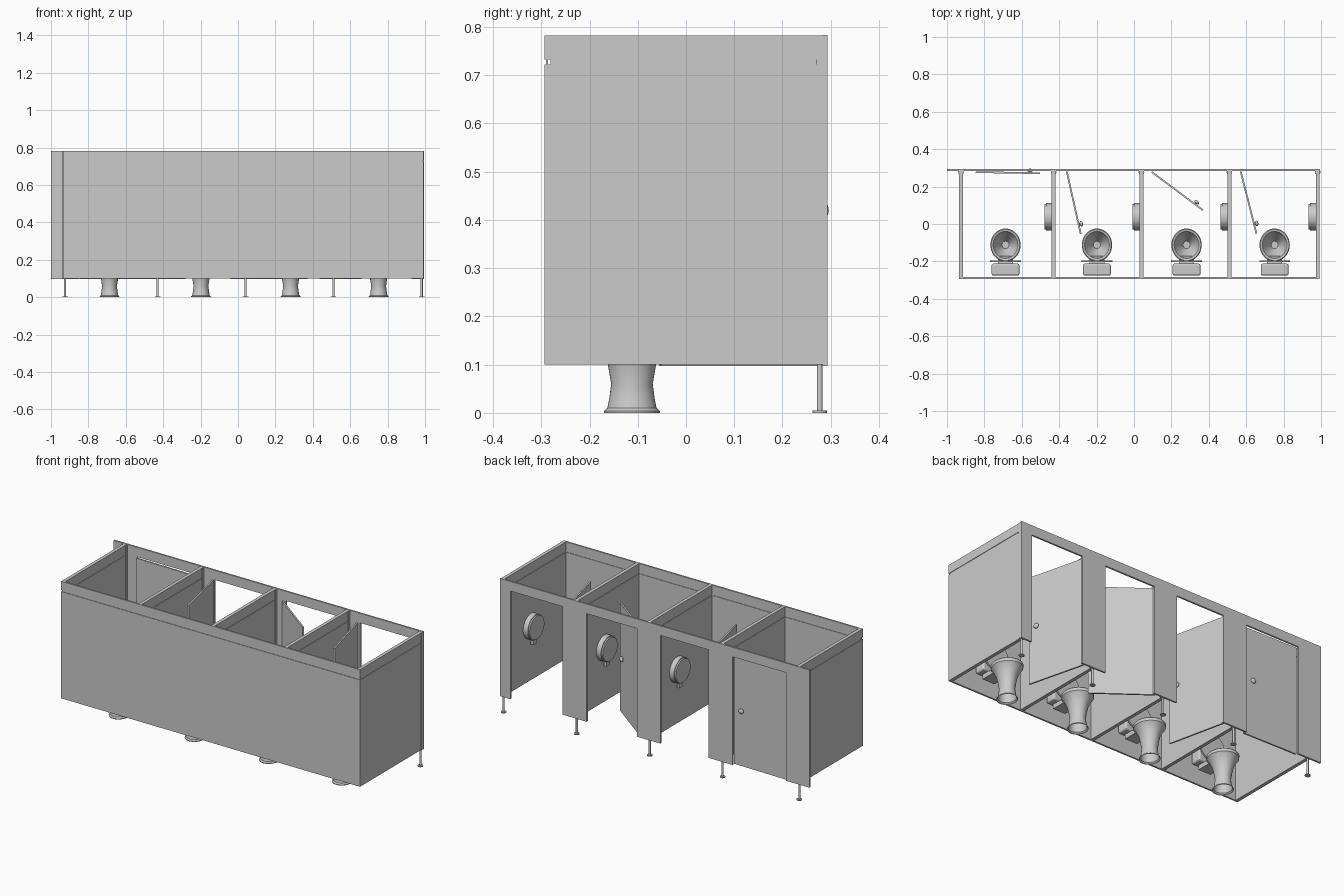
import bpy, bmesh, math
from mathutils import Matrix, Vector

cube = bpy.data.objects.get("Cube")
if cube:
    bpy.data.objects.remove(cube, do_unlink=True)

grey = bpy.data.materials.new("light_grey")
grey.use_nodes = True
GREY = (0.6, 0.6, 0.6, 1)
grey.diffuse_color = GREY
grey.node_tree.nodes["Principled BSDF"].inputs["Base Color"].default_value = GREY


def finish(name, bm, smooth=False):
    bmesh.ops.recalc_face_normals(bm, faces=bm.faces)
    mesh = bpy.data.meshes.new(name)
    bm.to_mesh(mesh)
    bm.free()
    mesh.materials.append(grey)
    ob = bpy.data.objects.new(name, mesh)
    bpy.context.collection.objects.link(ob)
    if smooth:
        bpy.ops.object.select_all(action='DESELECT')
        ob.select_set(True)
        bpy.context.view_layer.objects.active = ob
        bpy.ops.object.shade_smooth_by_angle(angle=math.radians(35))
    return ob


def add_box(bm, x, y, z):
    lo, hi = Vector((x[0], y[0], z[0])), Vector((x[1], y[1], z[1]))
    m = Matrix.Translation((lo + hi) / 2) @ Matrix.Diagonal((*(hi - lo), 1))
    return bmesh.ops.create_cube(bm, size=1, matrix=m)["verts"]


def add_cyl(bm, r, depth, loc, axis='Z', seg=24):
    rot = {'X': Matrix.Rotation(math.pi / 2, 4, 'Y'),
           'Y': Matrix.Rotation(math.pi / 2, 4, 'X'), 'Z': Matrix()}[axis]
    bmesh.ops.create_cone(bm, cap_ends=True, segments=seg, radius1=r, radius2=r,
                          depth=depth, matrix=Matrix.Translation(loc) @ rot)


BOTTOM, TOP = 0.1, 0.782
GROOVE = (0.722, 0.732)


def wall(name, x, y):
    """Panel with a shadow gap below its top rail."""
    bm = bmesh.new()
    inset = 0.003
    add_box(bm, x, y, (BOTTOM, GROOVE[0]))
    add_box(bm, x, y, (GROOVE[1], TOP))
    add_box(bm, (x[0] + inset, x[1] - inset), (y[0] + inset, y[1] - inset), GROOVE)
    finish(name, bm)


# Rear wall and partitions
wall("long_wall", (-0.935, 0.992), (-0.293, -0.283))
partitions = [-0.925, -0.43, 0.04, 0.51, 0.982]
for i, px in enumerate(partitions):
    wall(f"partition_{i + 1}", (px - 0.01, px + 0.01), (-0.284, 0.283))

# Door side facade: fixed panels joined by a thin header
openings = [(-0.85, -0.505), (-0.35, -0.04), (0.11, 0.435), (0.59, 0.927)]
edges = [-1.0] + [v for o in openings for v in o] + [0.995]
bm = bmesh.new()
for a, b in zip(edges[::2], edges[1::2]):
    add_box(bm, (a, b), (0.283, 0.293), (0.097, 0.727))
add_box(bm, (-1, 0.995), (0.283, 0.293), (0.727, 0.783))
finish("door_side_facade", bm)

# Support legs with round feet, and corner brackets
for i, px in enumerate(partitions):
    bm = bmesh.new()
    add_cyl(bm, 0.006, BOTTOM, (px, 0.277, BOTTOM / 2))
    add_cyl(bm, 0.015, 0.005, (px, 0.277, 0.0025))
    finish(f"support_leg_{i + 1}", bm, True)
    bm = bmesh.new()
    add_box(bm, (px - 0.013, px + 0.013), (0.27, 0.283), (BOTTOM, TOP - 0.002))
    finish(f"corner_post_{i + 1}", bm)

# Doors hinged on their low-x edge, each with a knob on both sides
hinges = [(-0.846, -1), (-0.355, -77.4), (0.097, -36.7), (0.575, -75.8)]
for i, (hx, angle) in enumerate(hinges):
    place = Matrix.Translation((hx, 0.282, 0)) @ Matrix.Rotation(math.radians(angle), 4, 'Z')
    bm = bmesh.new()
    add_box(bm, (0, 0.343), (-0.009, 0), (0.097, 0.724))
    bm.transform(place)
    finish(f"door_{i + 1}", bm)
    bm = bmesh.new()
    add_cyl(bm, 0.006, 0.014, (0.29, 0.004, 0.42), 'Y', 12)
    bmesh.ops.create_uvsphere(bm, u_segments=20, v_segments=12, radius=0.015,
                              matrix=Matrix.Translation((0.29, 0.01, 0.42))
                              @ Matrix.Diagonal((1, 0.6, 1, 1)))
    bm.transform(place)
    finish(f"door_knob_{i + 1}", bm, True)

# Round paper dispensers on the partitions, with a hanging sheet
for i, px in enumerate(partitions[1:]):
    face = px - 0.01
    bm = bmesh.new()
    add_cyl(bm, 0.073, 0.03, (face - 0.015, 0.038, 0.415), 'X', 40)
    add_cyl(bm, 0.068, 0.008, (face - 0.034, 0.038, 0.415), 'X', 40)
    add_box(bm, (face - 0.025, face - 0.008), (0.023, 0.053), (0.315, 0.36))
    finish(f"paper_dispenser_{i + 1}", bm, True)

# Toilets: lathed pedestal and bowl, raised lid, tank
PROFILE = [(0.058, 0), (0.058, 0.004), (0.051, 0.01), (0.047, 0.03), (0.043, 0.06),
           (0.05, 0.1), (0.058, 0.135), (0.076, 0.17), (0.087, 0.182), (0.088, 0.198),
           (0.083, 0.203), (0.072, 0.2), (0.055, 0.165), (0.022, 0.125), (0.02, 0.12)]
SEG = 40


def toilet(i, cx):
    bm = bmesh.new()
    rings = []
    for r, z in PROFILE:
        rings.append([bm.verts.new((cx + 0.92 * r * math.cos(t), -0.112 + r * math.sin(t), z))
                      for t in (2 * math.pi * k / SEG for k in range(SEG))])
    for a, b in zip(rings, rings[1:]):
        for k in range(SEG):
            n = (k + 1) % SEG
            bm.faces.new((a[k], a[n], b[n], b[k]))
    bm.faces.new(rings[-1])
    finish(f"toilet_bowl_{i}", bm, True)

    bm = bmesh.new()
    add_cyl(bm, 0.082, 0.009, (0, 0, 0), 'Y', SEG)
    bm.transform(Matrix.Translation((cx, -0.2, 0.29)))
    finish(f"raised_lid_{i}", bm, True)

    bm = bmesh.new()
    add_box(bm, (cx - 0.04, cx + 0.04), (-0.26, -0.17), (0.17, 0.196))
    finish(f"tank_support_{i}", bm)

    bm = bmesh.new()
    add_box(bm, (cx - 0.074, cx + 0.074), (-0.276, -0.212), (0.196, 0.36))
    tank = finish(f"tank_{i}", bm)
    bevel = tank.modifiers.new("rounded_edges", 'BEVEL')
    bevel.width = 0.01
    bevel.segments = 3


for i, cx in enumerate([-0.687, -0.198, 0.281, 0.752]):
    toilet(i + 1, cx)
